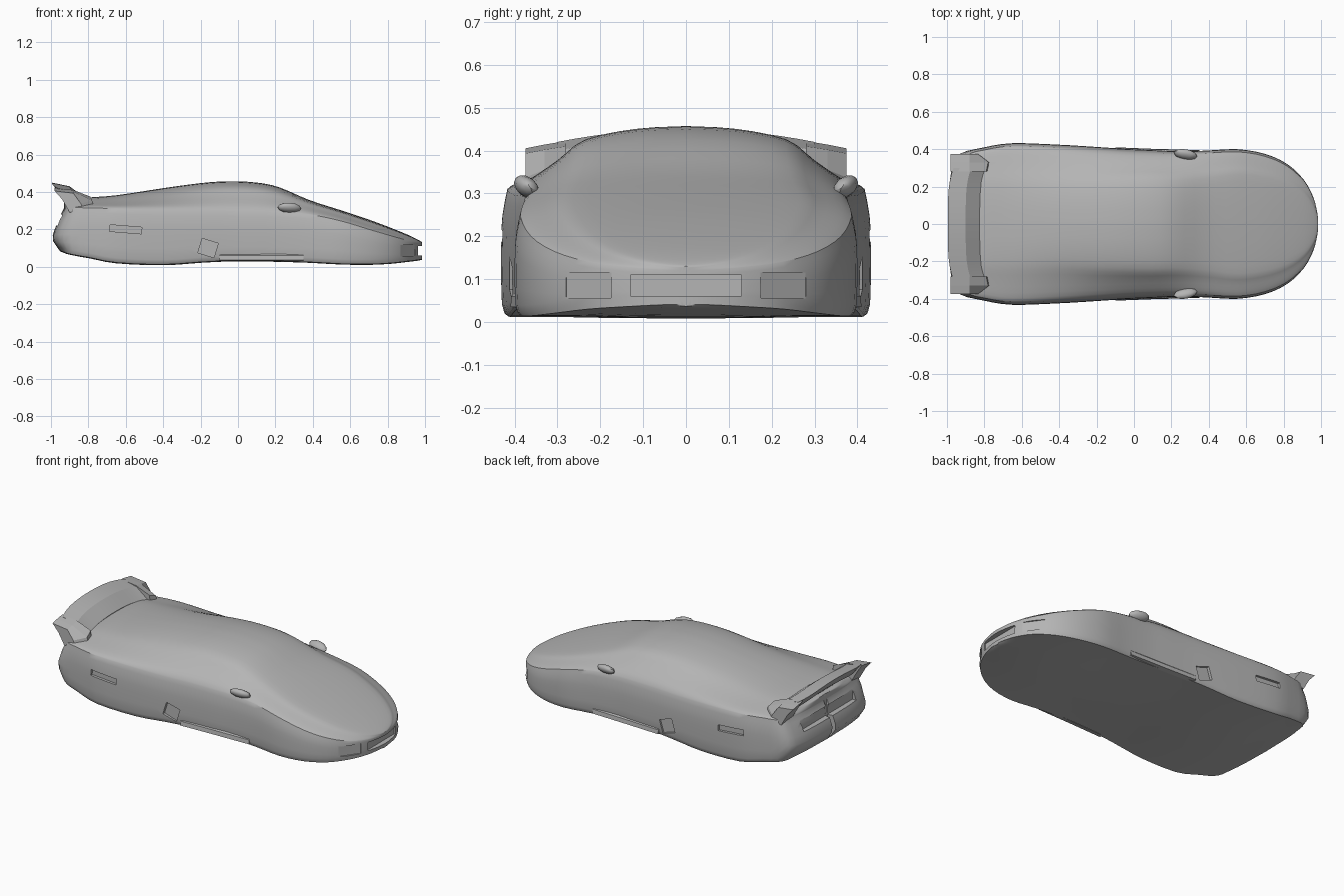
import bpy, bmesh, math
from mathutils import Vector

cube = bpy.data.objects.get("Cube")
if cube:
    bpy.data.objects.remove(cube)

grey = bpy.data.materials.new("body_grey")
grey.use_nodes = True
grey.diffuse_color = (0.46, 0.46, 0.46, 1)
grey.node_tree.nodes["Principled BSDF"].inputs["Base Color"].default_value = grey.diffuse_color


def make(name, bm):
    bmesh.ops.recalc_face_normals(bm, faces=bm.faces)
    mesh = bpy.data.meshes.new(name)
    bm.to_mesh(mesh)
    bm.free()
    mesh.materials.append(grey)
    obj = bpy.data.objects.new(name, mesh)
    bpy.context.collection.objects.link(obj)
    return obj


def smooth(obj, degrees=35):
    bpy.ops.object.select_all(action='DESELECT')
    obj.select_set(True)
    bpy.context.view_layer.objects.active = obj
    bpy.ops.object.shade_smooth_by_angle(angle=math.radians(degrees))


def spline(points, steps):
    """Smooth curve through tuples of any length."""
    pts = [Vector(p) for p in points]
    out = []
    for i in range(len(pts) - 1):
        a, b, c, d = pts[max(i - 1, 0)], pts[i], pts[i + 1], pts[min(i + 2, len(pts) - 1)]
        for s in range(steps):
            t = s / steps
            out.append(0.5 * (2 * b + (c - a) * t + (2 * a - 5 * b + 4 * c - d) * t * t
                              + (3 * b - a - 3 * c + d) * t ** 3))
    return out + [pts[-1]]


def loft(name, rings):
    """Closed rings joined by quads, with capped ends."""
    bm = bmesh.new()
    rows = [[bm.verts.new(p) for p in ring] for ring in rings]
    for a, b in zip(rows, rows[1:]):
        for i in range(len(a)):
            j = (i + 1) % len(a)
            bm.faces.new((a[i], a[j], b[j], b[i]))
    bm.faces.new(rows[0])
    bm.faces.new(rows[-1])
    bmesh.ops.remove_doubles(bm, verts=bm.verts, dist=0.0008)
    return make(name, bm)


def ramp(z, table):
    for (z0, v0), (z1, v1) in zip(table, table[1:]):
        if z <= z1:
            return v0 + (v1 - v0) * max(0, (z - z0) / (z1 - z0))
    return table[-1][1]


# Body stations: x, underside, half width, shoulder height, roof share of width, top
stations = [
    (-.97, .085, .015, .31, .55, .345), (-.968, .085, .16, .31, .55, .345),
    (-.955, .08, .29, .31, .55, .345), (-.92, .07, .375, .315, .55, .352),
    (-.8, .05, .41, .315, .52, .37), (-.65, .022, .432, .31, .5, .382),
    (-.4, .012, .424, .30, .5, .42), (-.2, .025, .412, .295, .55, .447),
    (-.05, .032, .402, .295, .58, .457), (.1, .032, .395, .293, .6, .45),
    (.22, .03, .39, .29, .6, .425), (.38, .025, .392, .28, .62, .357),
    (.55, .016, .4, .245, .66, .302), (.7, .014, .375, .2, .66, .252),
    (.82, .02, .32, .165, .66, .207), (.91, .03, .235, .14, .66, .17),
    (.96, .036, .14, .128, .66, .146), (.98, .04, .06, .122, .66, .134),
    (.985, .04, .012, .12, .66, .13)]
rear_shape = [(.08, .02), (.15, -.028), (.25, .008), (.31, .04), (.36, .04)]


def section(x, low, w, zs, share, top):
    d = top - zs
    rw = share * w
    upper = spline([(0, top), (rw * .5, top - d * .04), (rw, top - d * .19),
                    ((rw + .9 * w) / 2, zs + d * .52), (.91 * w, zs + d * .2),
                    (.965 * w, zs)], 3)
    lower = spline([(.965 * w, zs), (.992 * w, zs * .8), (w, zs * .55),
                    (w * .995, low + .025), (w * .97, low)], 2)[1:]
    half = [tuple(p) for p in upper + lower] + [(w * .75, low), (w * .4, low - .003), (0, low - .004)]
    ring = half + [(-y, z) for y, z in reversed(half[1:-1])]
    pull = min(1, max(0, (-.86 - x) / .09))
    return [(x + pull * ramp(z, rear_shape), y, z) for y, z in ring]


body = loft("car_body", [section(*s) for s in spline(stations, 3)])

# Shallow openings cut in the body: nose grille, nose corners, side scoops, sill notches
cutters = []


def cutter(name, center, size, turn=0, tilt=0):
    bm = bmesh.new()
    bmesh.ops.create_cube(bm, size=1)
    obj = make(name, bm)
    obj.location, obj.scale = center, size
    obj.rotation_euler = (0, tilt, turn)
    obj.hide_render = True
    cutters.append(obj)


cutter("nose_grille_cutter", (.99, 0, .085), (.07, .26, .05))
cutter("rear_recess_cutter", (-.985, 0, .25), (.09, .5, .06))
for side, label in ((1, "left"), (-1, "right")):
    cutter(label + "_nose_corner_cutter", (.925, side * .24, .085), (.05, .13, .06), side * .62)
    cutter(label + "_side_scoop_cutter", (-.6, side * .44, .2), (.17, .05, .035), 0, .08)
    cutter(label + "_sill_notch_cutter", (-.16, side * .415, .1), (.09, .04, .08), 0, .3)

for obj in cutters:
    mod = body.modifiers.new("opening", 'BOOLEAN')
    mod.operation, mod.solver, mod.object = 'DIFFERENCE', 'EXACT', obj
bpy.context.view_layer.update()
bpy.context.view_layer.objects.active = body
for mod in list(body.modifiers):
    bpy.ops.object.modifier_apply(modifier=mod.name)
for obj in cutters:
    bpy.data.objects.remove(obj)
smooth(body)

# Rear wing: an arched ducktail section swept from side to side
profile = [(-.995, .45), (-.9, .43), (-.825, .372), (-.84, .345), (-.9, .345), (-.945, .385)]
rings = []
for i in range(17):
    y = -.3 + .6 * i / 16
    drop = .03 * (y / .3) ** 2
    rings.append([(x + .03 * (y / .3) ** 4, y, z - (drop if z > .36 else 0)) for x, z in profile])
smooth(loft("rear_wing", rings), 25)

# Wing end blocks, resting on the rear haunches
for side, label in ((1, "left"), (-1, "right")):
    rings = []
    for y, front, top in ((.28, -.79, .422), (.33, -.78, .414), (.375, -.84, .405)):
        rings.append([(-.98, side * y, top), (-.88, side * y, top - .012), (front, side * y, .375 - (y - .28) * .4),
                      (front + .01, side * y, .31), (-.9, side * y, .29), (-.94, side * y, .36)])
    loft(label + "_wing_end", rings)

# Door mirrors
for side, label in ((1, "left"), (-1, "right")):
    bm = bmesh.new()
    bmesh.ops.create_icosphere(bm, subdivisions=2, radius=1)
    for v in bm.verts:
        v.co = Vector((.275 + v.co.x * .06 - .02 * v.co.y, side * (.372 + v.co.y * .03),
                       .315 + v.co.z * .026 + .01 * v.co.y))
    smooth(make(label + "_mirror", bm))

# Side sills along the lower doors
for side, label in ((1, "left"), (-1, "right")):
    rings = [[(x, side * (w - .03), .03), (x, side * w, .035), (x, side * (w - .003), .06), (x, side * (w - .03), .09)]
             for x, w in ((-.1, .41), (.1, .402), (.35, .395))]
    loft(label + "_sill", rings)
